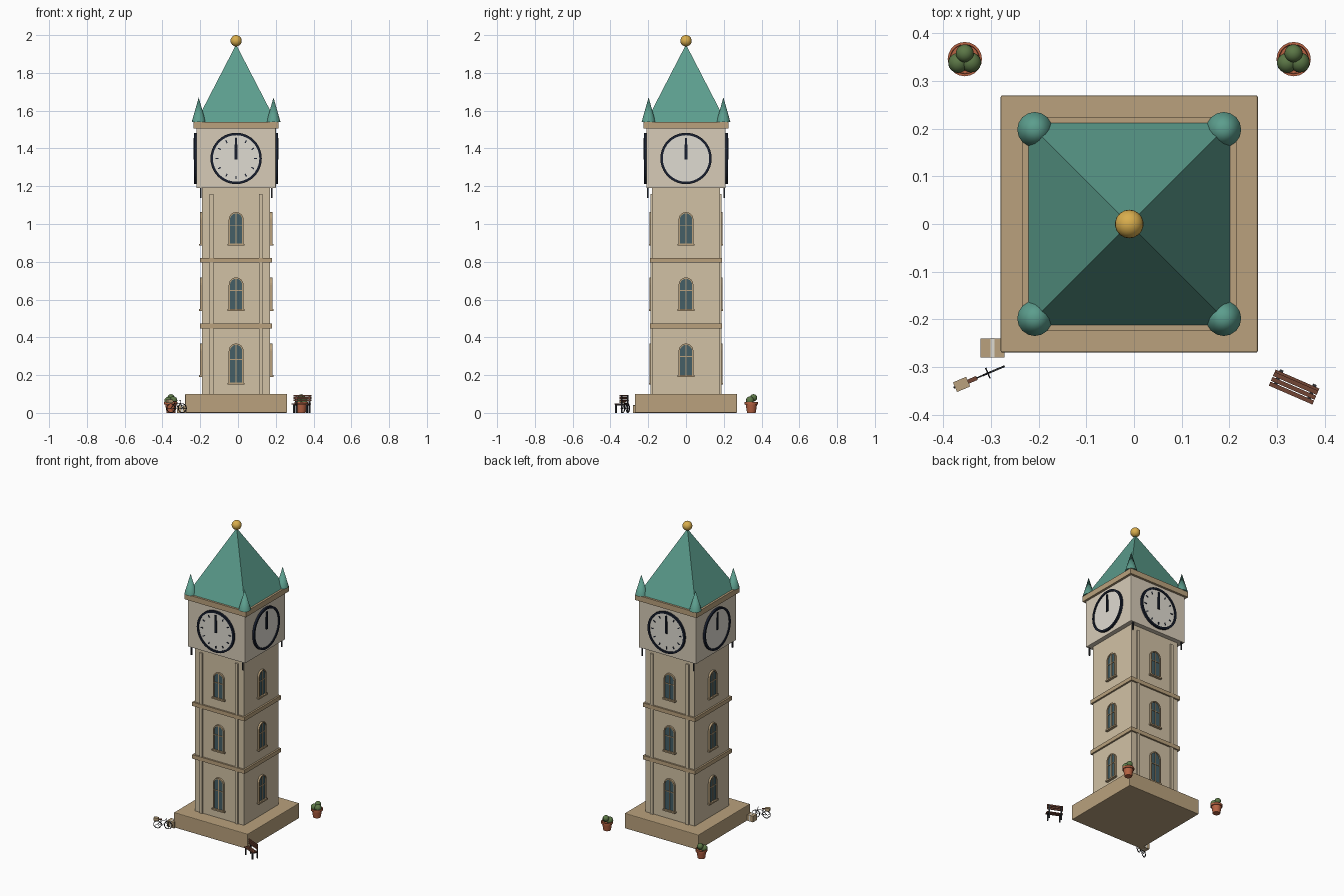
import bpy, bmesh, math
from mathutils import Matrix, Vector

if "Cube" in bpy.data.objects:
    bpy.data.objects.remove(bpy.data.objects["Cube"])

CX = -0.01
T0 = Matrix.Translation((CX, 0, 0))


def mat(name, r, g, b):
    m = bpy.data.materials.new(name)
    m.diffuse_color = [(c / 255) ** 2.2 for c in (r, g, b)] + [1]
    m.use_nodes = True
    m.node_tree.nodes["Principled BSDF"].inputs["Base Color"].default_value = m.diffuse_color
    return m


STONE, TRIM = mat("stone", 208, 192, 163), mat("trim", 184, 160, 124)
PALE, CREAM = mat("pale_stone", 214, 202, 182), mat("cream", 222, 218, 208)
TEAL, GOLD = mat("copper_green", 92, 156, 140), mat("gold", 216, 172, 78)
NAVY, GLASS = mat("navy", 30, 36, 50), mat("glass", 70, 95, 102)
CLAY, LEAF = mat("terracotta", 180, 98, 68), mat("leaf", 92, 118, 72)
WOOD, IRON = mat("wood", 112, 70, 55), mat("iron", 50, 52, 56)


def finish(name, bm, m, mx=None, smooth=False):
    bmesh.ops.recalc_face_normals(bm, faces=bm.faces)
    me = bpy.data.meshes.new(name)
    if mx:
        bm.transform(mx)
    bm.to_mesh(me)
    bm.free()
    me.materials.append(m)
    ob = bpy.data.objects.new(name, me)
    bpy.context.collection.objects.link(ob)
    if smooth:
        bpy.context.view_layer.objects.active = ob
        bpy.ops.object.select_all(action='DESELECT')
        ob.select_set(True)
        bpy.ops.object.shade_smooth_by_angle(angle=math.radians(40))
    return ob


def box(name, c, s, m, mx=None, bevel=0):
    bm = bmesh.new()
    bmesh.ops.create_cube(bm, size=1, matrix=Matrix.Translation(c) @ Matrix.Diagonal((*s, 1)))
    if bevel:
        bmesh.ops.bevel(bm, geom=bm.edges[:], offset=bevel, segments=2, affect='EDGES', profile=0.5)
    return finish(name, bm, m, mx)


def lathe(name, prof, m, mx=None, n=20):
    # revolve an (r, z) profile around z
    bm = bmesh.new()
    vs = [bm.verts.new((r, 0, z)) for r, z in prof]
    es = [bm.edges.new(p) for p in zip(vs, vs[1:])]
    bmesh.ops.spin(bm, geom=vs + es, cent=(0, 0, 0), axis=(0, 0, 1), angle=math.tau, steps=n)
    bmesh.ops.remove_doubles(bm, verts=bm.verts[:], dist=1e-5)
    return finish(name, bm, m, mx, True)


def ball(name, c, r, m, mx=None):
    bm = bmesh.new()
    bmesh.ops.create_uvsphere(bm, u_segments=18, v_segments=12, radius=r, matrix=Matrix.Translation(c))
    return finish(name, bm, m, mx, True)


def rod(name, a, b, r, m, mx=None, n=8):
    a, b = Vector(a), Vector(b)
    bm = bmesh.new()
    q = (b - a).to_track_quat('Z', 'Y').to_matrix().to_4x4()
    bmesh.ops.create_cone(bm, cap_ends=True, segments=n, radius1=r, radius2=r, depth=(b - a).length,
                          matrix=Matrix.Translation((a + b) / 2) @ q)
    return finish(name, bm, m, mx, True)


def slab(name, outer, y0, y1, m, mx, inner=None):
    # extrude an xz outline (or the band between two matching outlines) from y0 to y1
    bm = bmesh.new()
    n = len(outer)
    rings = [[bm.verts.new((x, y, z)) for x, z in o] for o in (outer, inner) if o for y in (y0, y1)]
    pairs = [(0, 1)] + ([(2, 3), (0, 2), (1, 3)] if inner else [])
    for a, b in pairs:
        for i in range(n):
            j = (i + 1) % n
            bm.faces.new((rings[a][i], rings[a][j], rings[b][j], rings[b][i]))
    if not inner:
        bm.faces.new(rings[0])
        bm.faces.new(rings[1])
    return finish(name, bm, m, mx)


def circle(r, z, n=40):
    return [(r * math.cos(i * math.tau / n), z + r * math.sin(i * math.tau / n)) for i in range(n)]


def arch(w, z0, z1):
    return [(-w, z0), (w, z0)] + [(w * math.cos(i * math.pi / 12), z1 - w + w * math.sin(i * math.pi / 12))
                                  for i in range(13)]


# tower body
box("plinth", (0, 0, 0.05), (0.54, 0.54, 0.10), TRIM, T0, 0.004)
box("shaft", (0, 0, 0.645), (0.36, 0.36, 1.09), STONE, T0)
for z in (0.46, 0.808):
    box("string_course", (0, 0, z), (0.382, 0.382, 0.026), TRIM, T0)
box("clock_stage", (0, 0, 1.35), (0.42, 0.42, 0.32), PALE, T0, 0.003)
box("cornice", (0, 0, 1.523), (0.45, 0.45, 0.036), TRIM, T0)

# roof, corner pinnacles and finial
bm = bmesh.new()
bmesh.ops.create_cone(bm, cap_ends=True, segments=4, radius1=0.212 * math.sqrt(2), radius2=0, depth=0.41,
                      matrix=Matrix.Translation((0, 0, 1.745)) @ Matrix.Rotation(math.pi / 4, 4, 'Z'))
finish("spire_roof", bm, TEAL, T0)
ball("finial", (0, 0, 1.97), 0.03, GOLD, T0)
for sx in (-1, 1):
    for sy in (-1, 1):
        lathe("pinnacle", [(0, 1.54), (0.037, 1.54), (0, 1.67)], TEAL,
              Matrix.Translation((CX + sx * 0.198, sy * 0.198, 0)), 16)
        box("corner_drop", (sx * 0.188, sy * 0.203, 1.165), (0.007, 0.007, 0.055), IRON, T0)

# windows, clock and pilasters on each side
for k in range(4):
    M = T0 @ Matrix.Rotation(k * math.pi / 2, 4, 'Z')
    main = k % 2 == 0
    for z0, z1 in ((0.155 if main else 0.195, 0.367), (0.545, 0.717), (0.89, 1.063)):
        slab("window_frame", arch(0.039, z0, z1), -0.192, -0.178, TRIM, M, arch(0.032, z0 + 0.006, z1 - 0.007))
        slab("window_glass", arch(0.033, z0 + 0.004, z1 - 0.006), -0.186, -0.178, GLASS, M)
        box("window_mullion", (0, -0.187, (z0 + z1) / 2), (0.005, 0.006, z1 - z0 - 0.01), TRIM, M)
        box("window_bar", (0, -0.187, z0 + 0.6 * (z1 - z0)), (0.066, 0.006, 0.004), TRIM, M)
        box("window_sill", (0, -0.187, z0), (0.09, 0.02, 0.009), TRIM, M)
    zc = 1.347
    slab("clock_face", circle(0.128, zc), -0.217, -0.205, CREAM, M)
    slab("clock_rim", circle(0.136, zc), -0.223, -0.205, NAVY, M, circle(0.123, zc))
    box("hour_hand", (0, -0.2195, zc + 0.035), (0.016, 0.005, 0.08), NAVY, M)
    box("minute_hand", (0, -0.222, zc + 0.052), (0.010, 0.005, 0.115), NAVY, M)
    if main:
        for i in range(12):
            R = Matrix.Translation((0, 0, zc)) @ Matrix.Rotation(i * math.tau / 12, 4, 'Y')
            box("hour_mark", (0, -0.218, 0.102), (0.006, 0.004, 0.016), NAVY, M @ R)
        for x in (-0.13, 0.13):
            box("pilaster", (x, -0.183, 0.63), (0.02, 0.012, 1.06), STONE, M)

# potted shrubs
for x in (-0.355, 0.335):
    M = Matrix.Translation((x, 0.346, 0))
    lathe("plant_pot", [(0, 0), (0.023, 0), (0.03, 0.045), (0.036, 0.045), (0.036, 0.058), (0.031, 0.058),
                        (0.03, 0.05), (0, 0.05)], CLAY, M)
    for c, r in (((-0.014, -0.008, 0.064), 0.021), ((0.013, -0.007, 0.066), 0.021), ((0, 0.012, 0.08), 0.019)):
        ball("shrub", c, r, LEAF, M)

# bench
M = Matrix.Translation((0.336, -0.342, 0)) @ Matrix.Rotation(math.radians(-23.5), 4, 'Z')
for i in range(3):
    box("bench_seat_slat", (0, -0.014 + i * 0.011, 0.047), (0.1, 0.009, 0.006), WOOD, M)
for z in (0.067, 0.079, 0.091):
    box("bench_back_slat", (0, 0.015, z), (0.1, 0.006, 0.009), WOOD, M)
for x in (-0.038, 0.038):
    box("bench_front_leg", (x, -0.014, 0.022), (0.008, 0.007, 0.044), IRON, M)
    box("bench_rear_leg", (x, 0.0195, 0.046), (0.008, 0.006, 0.092), IRON, M)
    box("bench_rail", (x, 0, 0.041), (0.008, 0.034, 0.006), IRON, M)

# parcel beside the plinth
M = Matrix.Translation((-0.297, -0.26, 0))
box("parcel", (0, 0, 0.02), (0.05, 0.04, 0.04), TRIM, M)
box("parcel_tape", (0, 0, 0.0203), (0.009, 0.0406, 0.0406), CREAM, M)

# bicycle with rear carrier box
M = Matrix.Translation((-0.325, -0.321, 0)) @ Matrix.Rotation(math.radians(23), 4, 'Z')
for x in (-0.033, 0.033):
    slab("bicycle_tyre", circle(0.025, 0.025, 24), -0.002, 0.002, IRON, M @ Matrix.Translation((x, 0, 0)),
         circle(0.0215, 0.025, 24))
    for i in range(4):
        a = i * math.pi / 4
        dx, dz = 0.022 * math.cos(a), 0.022 * math.sin(a)
        rod("bicycle_spoke", (x - dx, 0, 0.025 - dz), (x + dx, 0, 0.025 + dz), 0.0005, IRON, M, 4)
crank, seat, head = (-0.004, 0, 0.022), (-0.012, 0, 0.052), (0.023, 0, 0.052)
for a, b in ((crank, seat), (seat, head), (crank, head), (crank, (-0.033, 0, 0.025)), (seat, (-0.033, 0, 0.025)),
             (head, (0.033, 0, 0.025)), (head, (0.02, 0, 0.066)), (seat, (-0.014, 0, 0.06)),
             ((0.02, -0.012, 0.066), (0.02, 0.012, 0.066))):
    rod("bicycle_tube", a, b, 0.0015, IRON, M)
box("bicycle_saddle", (-0.015, 0, 0.061), (0.02, 0.009, 0.005), WOOD, M)
box("carrier_box", (-0.04, 0, 0.061), (0.03, 0.022, 0.018), TRIM, M)
